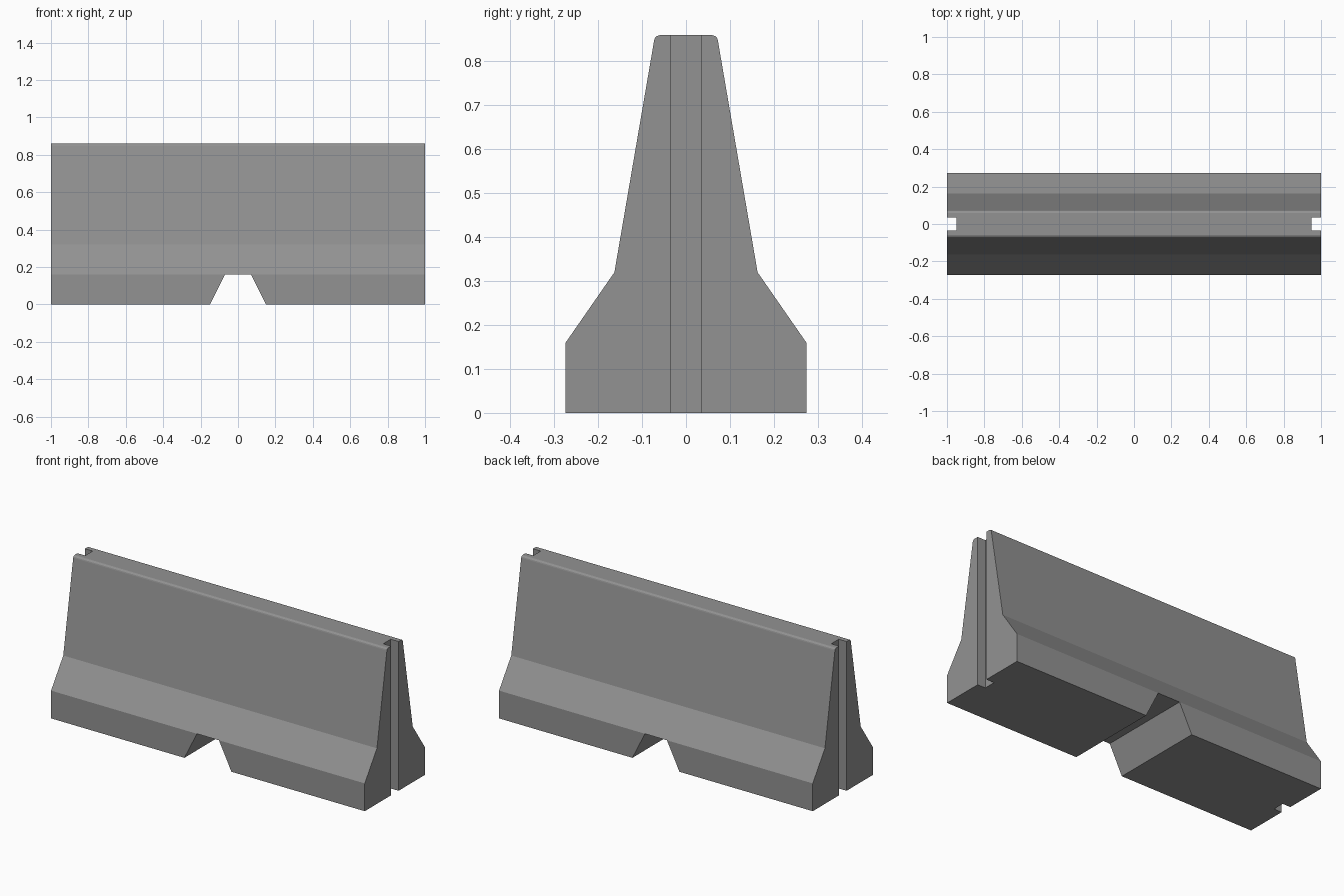
import bpy, bmesh
from mathutils import Vector

if "Cube" in bpy.data.objects:
    bpy.data.objects.remove(bpy.data.objects["Cube"])


def prism(name, points, direction):
    """Extrude a closed polygon along a direction into a solid."""
    bm = bmesh.new()
    face = bm.faces.new([bm.verts.new(p) for p in points])
    ext = bmesh.ops.extrude_face_region(bm, geom=[face])
    verts = [v for v in ext["geom"] if isinstance(v, bmesh.types.BMVert)]
    bmesh.ops.translate(bm, verts=verts, vec=Vector(direction))
    bmesh.ops.recalc_face_normals(bm, faces=bm.faces[:])
    mesh = bpy.data.meshes.new(name)
    bm.to_mesh(mesh)
    bm.free()
    obj = bpy.data.objects.new(name, mesh)
    bpy.context.collection.objects.link(obj)
    return obj


# Barrier body: mirrored cross-section with rounded top, swept along x
half = [(0.274, 0), (0.274, 0.16), (0.163, 0.32), (0.0725, 0.848),
        (0.0705, 0.854), (0.0666, 0.8575), (0.06, 0.86)]
section = half + [(-y, z) for y, z in reversed(half)]
barrier = prism("concrete_barrier", [(-1, y, z) for y, z in section], (2, 0, 0))

# Dark concrete
concrete = bpy.data.materials.new("dark_concrete")
concrete.diffuse_color = (0.29, 0.29, 0.29, 1)
concrete.use_nodes = True
concrete.node_tree.nodes["Principled BSDF"].inputs["Base Color"].default_value = concrete.diffuse_color
barrier.data.materials.append(concrete)

# Drainage and forklift notch under the middle
notch = [(-0.16, -0.02), (0.16, -0.02), (0.07, 0.16), (-0.07, 0.16)]
cutters = [prism("notch_cutter", [(x, -0.5, z) for x, z in notch], (0, 1, 0))]

# Vertical joint groove in each end
for side in (-1, 1):
    groove = [(side * x, y, -0.1) for x, y in
              ((0.95, -0.034), (1.1, -0.034), (1.1, 0.034), (0.95, 0.034))]
    cutters.append(prism("groove_cutter", groove, (0, 0, 1.1)))

# Cut and bake, then drop the cutters
bpy.context.view_layer.objects.active = barrier
for cutter in cutters:
    cutter.data.materials.append(concrete)
    mod = barrier.modifiers.new("cut", "BOOLEAN")
    mod.operation = "DIFFERENCE"
    mod.solver = "EXACT"
    mod.object = cutter
    bpy.ops.object.modifier_apply(modifier=mod.name)
    bpy.data.objects.remove(cutter)
